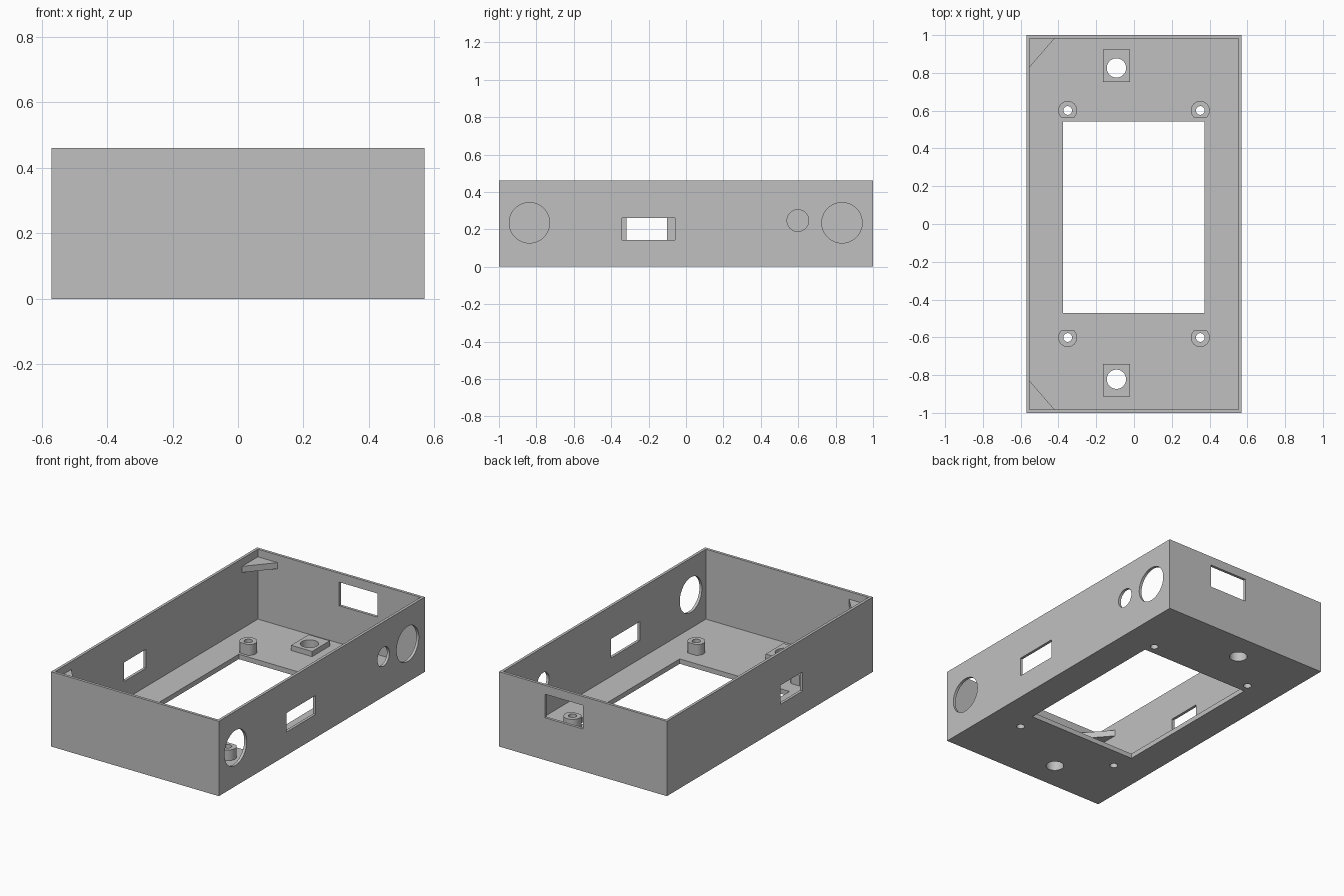
import bpy, bmesh, math
from mathutils import Matrix, Vector

if "Cube" in bpy.data.objects:
    bpy.data.objects.remove(bpy.data.objects["Cube"], do_unlink=True)

HX, HY, HEIGHT = 0.57, 1.0, 0.46
WALL, FLOOR = 0.017, 0.03

grey = bpy.data.materials.new("light_grey")
grey.use_nodes = True
grey.diffuse_color = (0.53, 0.53, 0.53, 1)
grey.node_tree.nodes["Principled BSDF"].inputs["Base Color"].default_value = grey.diffuse_color


def finish(bm, name):
    bmesh.ops.recalc_face_normals(bm, faces=bm.faces)
    mesh = bpy.data.meshes.new(name)
    bm.to_mesh(mesh)
    bm.free()
    mesh.materials.append(grey)
    obj = bpy.data.objects.new(name, mesh)
    bpy.context.collection.objects.link(obj)
    return obj


def box(name, x, y, z):
    """Box from (min, max) pairs."""
    bm = bmesh.new()
    size = [b - a for a, b in (x, y, z)]
    mid = [(a + b) / 2 for a, b in (x, y, z)]
    bmesh.ops.create_cube(bm, size=1, matrix=Matrix.Translation(mid) @ Matrix.Diagonal((*size, 1)))
    return finish(bm, name)


def rod(name, centre, radius, depth, axis="Z"):
    bm = bmesh.new()
    turn = Matrix.Rotation(math.pi / 2, 4, "Y") if axis == "X" else Matrix()
    bmesh.ops.create_cone(bm, cap_ends=True, segments=48, radius1=radius, radius2=radius,
                          depth=depth, matrix=Matrix.Translation(centre) @ turn)
    return finish(bm, name)


def prism(name, points, z0, z1):
    bm = bmesh.new()
    face = bm.faces.new([bm.verts.new((x, y, z0)) for x, y in points])
    top = bmesh.ops.extrude_face_region(bm, geom=[face])["geom"]
    bmesh.ops.translate(bm, vec=Vector((0, 0, z1 - z0)),
                        verts=[v for v in top if isinstance(v, bmesh.types.BMVert)])
    return finish(bm, name)


def cut(target, cutters):
    """Subtract the cutters, then delete them."""
    for cutter in cutters:
        mod = target.modifiers.new("cut", "BOOLEAN")
        mod.operation, mod.solver, mod.object = "DIFFERENCE", "EXACT", cutter
        cutter.hide_render = True
    bpy.context.view_layer.update()
    result = target.evaluated_get(bpy.context.evaluated_depsgraph_get())
    mesh = bpy.data.meshes.new_from_object(result)
    target.modifiers.clear()
    target.data = mesh
    for cutter in cutters:
        bpy.data.objects.remove(cutter, do_unlink=True)


parts = []

# Open tray: outer block with hollow, floor opening and wall ports
case = box("case", (-HX, HX), (-HY, HY), (0, HEIGHT))
IX, IY = HX - WALL, HY - WALL
cutters = [
    box("hollow_cutter", (-IX, IX), (-IY, IY), (FLOOR, 1)),
    box("display_cutter", (-0.375, 0.372), (-0.47, 0.543), (-0.1, 0.1)),
    box("right_port_cutter", (0.5, 0.7), (-0.342, -0.06), (0.143, 0.26)),
    box("left_port_cutter", (-0.7, -0.5), (-0.317, -0.102), (0.143, 0.26)),
    box("back_port_cutter", (0.0, 0.26), (0.9, 1.1), (0.26, 0.405)),
]
for y, z, r in ((-0.837, 0.235, 0.108), (0.834, 0.235, 0.108), (0.598, 0.247, 0.058)):
    cutters.append(rod("side_hole_cutter", (HX, y, z), r, 0.2, "X"))

# Screw posts, flattened on the side facing the opening
for sy in (1, -1):
    for sx in (1, -1):
        x, y = sx * 0.351, sy * 0.601
        post = rod("screw_post", (x, y, 0.058), 0.05, 0.076)
        flat = sorted((y - sy * 0.041, y - sy * 0.2))
        cut(post, [box("flat_cutter", (x - 0.1, x + 0.1), flat, (-0.1, 0.2)),
                   rod("bore_cutter", (x, y, 0.05), 0.023, 0.4)])
        cutters.append(rod("screw_hole_cutter", (x, y, 0), 0.023, 0.2))
        parts.append(post)

# Square pads with button holes
for mid, hole in ((0.837, 0.826), (-0.828, -0.822)):
    pad = box("button_pad", (-0.165, -0.022), (mid - 0.086, mid + 0.086), (0.02, 0.062))
    cut(pad, [rod("bore_cutter", (-0.093, hole, 0.05), 0.051, 0.4)])
    cutters.append(rod("button_hole_cutter", (-0.093, hole, 0), 0.051, 0.2))
    parts.append(pad)

# Triangular lid supports in the two left corners
for sy in (1, -1):
    corner = [(-IX - 0.005, sy * (IY + 0.005)), (-0.42, sy * (IY + 0.005)),
              (-0.42, sy * IY), (-IX, sy * 0.83), (-IX - 0.005, sy * 0.83)]
    parts.append(prism("corner_support", corner, 0.375, 0.413))

cut(case, cutters)
parts.append(case)

# Smooth the round walls, keep the edges sharp
bpy.ops.object.select_all(action="DESELECT")
for part in parts:
    part.select_set(True)
bpy.context.view_layer.objects.active = case
bpy.ops.object.shade_smooth_by_angle(angle=math.radians(30))
